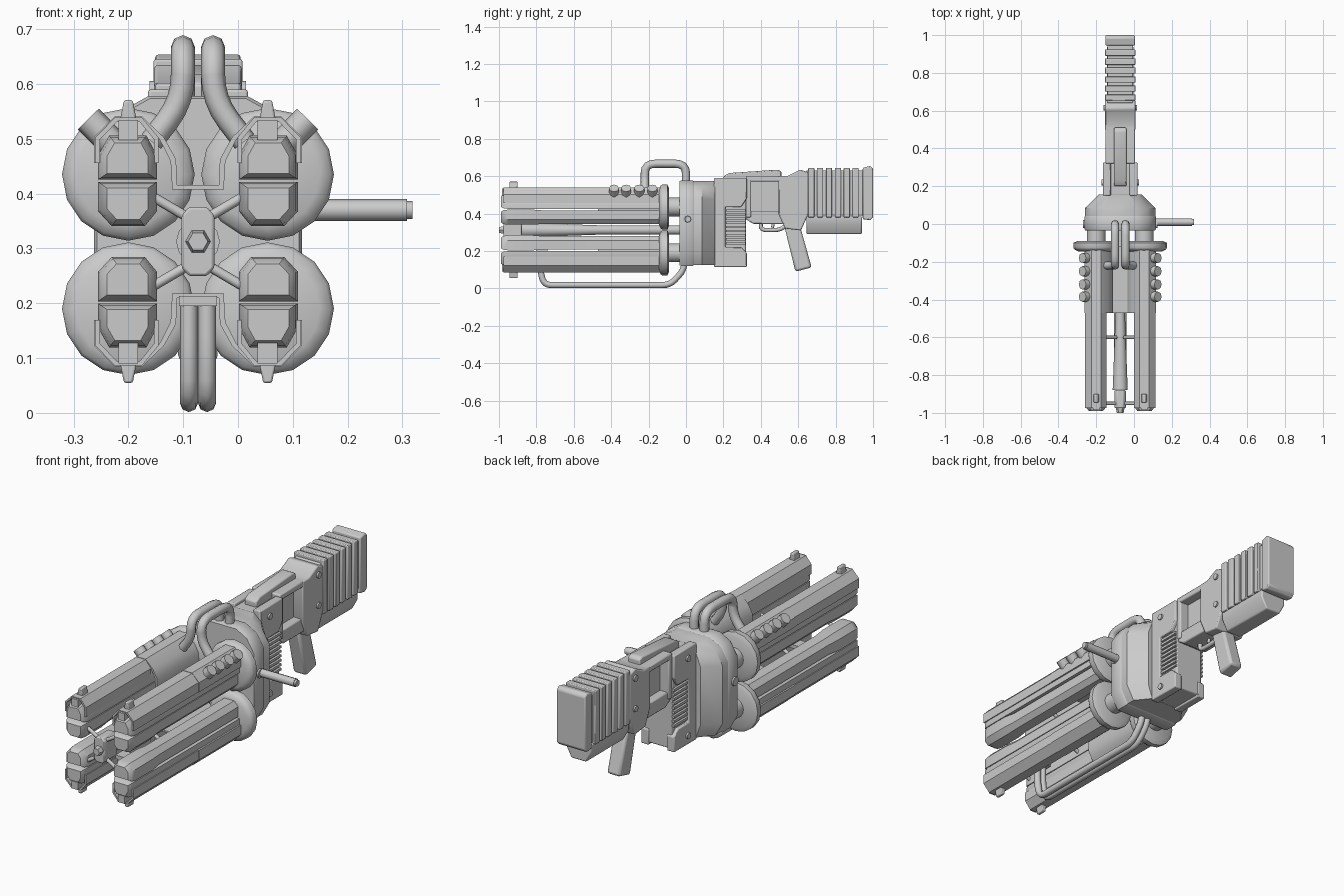
import bpy, bmesh, math
from mathutils import Vector

if "Cube" in bpy.data.objects:
    bpy.data.objects.remove(bpy.data.objects["Cube"])

CX, CZ = -0.073, 0.3125          # axis of the barrel cluster
metal = bpy.data.materials.new("grey metal")
metal.diffuse_color = (0.6, 0.6, 0.6, 1)
metal.use_nodes = True
metal.node_tree.nodes["Principled BSDF"].inputs["Base Color"].default_value = metal.diffuse_color


def finish(ob, angle=35):
    ob.data.materials.clear()
    ob.data.materials.append(metal)
    bpy.ops.object.select_all(action='DESELECT')
    ob.select_set(True)
    bpy.context.view_layer.objects.active = ob
    bpy.ops.object.shade_smooth_by_angle(angle=math.radians(angle))
    return ob


def loft(name, rings, axis='y', bevel=0):
    """Skin matching outlines; rings = [(position on axis, [(a, b), ...])]."""
    bm = bmesh.new()
    place = {'y': lambda p, a, b: (a, p, b), 'x': lambda p, a, b: (p, a, b)}[axis]
    loops = [[bm.verts.new(place(p, a, b)) for a, b in pts] for p, pts in rings]
    n = len(loops[0])
    for r, s in zip(loops, loops[1:]):
        for i in range(n):
            bm.faces.new((r[i], r[(i + 1) % n], s[(i + 1) % n], s[i]))
    bm.faces.new(loops[0])
    bm.faces.new(loops[-1][::-1])
    bmesh.ops.recalc_face_normals(bm, faces=bm.faces)
    me = bpy.data.meshes.new(name)
    bm.to_mesh(me)
    bm.free()
    ob = bpy.data.objects.new(name, me)
    bpy.context.collection.objects.link(ob)
    if bevel:
        m = ob.modifiers.new("bevel", 'BEVEL')
        m.width, m.segments, m.limit_method = bevel, 2, 'ANGLE'
    return finish(ob)


def side(name, pts, half, bevel=0.006):
    """Side profile (y, z) extruded symmetrically across the gun."""
    return loft(name, [(CX - half, pts), (CX + half, pts)], 'x', bevel)


def rect(a0, a1, b0, b1):
    return [(a0, b0), (a1, b0), (a1, b1), (a0, b1)]


def circle(a, b, r, n=16):
    return [(a + r * math.cos(2 * math.pi * i / n), b + r * math.sin(2 * math.pi * i / n)) for i in range(n)]


def tube(name, pts, r, bend=0.0):
    """Round pipe along points with rounded corners."""
    P = [Vector(p) for p in pts]
    path = [P[0]]
    for a, b, c in zip(P, P[1:], P[2:]):
        s = b + (a - b).normalized() * min(bend, (a - b).length * 0.49)
        e = b + (c - b).normalized() * min(bend, (c - b).length * 0.49)
        path += [s * (1 - t) ** 2 + b * 2 * t * (1 - t) + e * t * t for t in (0, .25, .5, .75, 1)]
    path.append(P[-1])
    cu = bpy.data.curves.new(name, 'CURVE')
    cu.dimensions, cu.bevel_depth, cu.bevel_resolution, cu.use_fill_caps = '3D', r, 2, True
    sp = cu.splines.new('POLY')
    sp.points.add(len(path) - 1)
    for q, v in zip(sp.points, path):
        q.co = (*v, 1)
    ob = bpy.data.objects.new(name, cu)
    bpy.context.collection.objects.link(ob)
    bpy.ops.object.select_all(action='DESELECT')
    ob.select_set(True)
    bpy.context.view_layer.objects.active = ob
    bpy.ops.object.convert(target='MESH')
    return finish(bpy.context.object, 50)


# Barrel cluster: four mirrored quadrants; u points outward, v away from the axis
upper = [(.182, .113), (.182, .158), (.162, .193), (.094, .193), (.075, .158), (.075, .113)]
lower = [(.182, .109), (.182, .055), (.157, .028), (.097, .028), (.075, .055), (.075, .109)]
rear_shell = [(.19, .143), (.19, .19), (.152, .228), (.102, .228), (.062, .19), (.04, .15), (.038, .095),
              (.047, .095), (.05, .147), (.07, .186), (.106, .219), (.148, .219), (.18, .186), (.18, .143)]
front_shell = [(.187, .143), (.187, .19), (.152, .226), (.102, .226), (.072, .19), (.072, .143),
               (.08, .143), (.08, .186), (.106, .218), (.148, .218), (.179, .186), (.179, .143)]


def shrink(pts, k, c):
    return [(c[0] + (a - c[0]) * k, c[1] + (b - c[1]) * k) for a, b in pts]


for sx in (-1, 1):
    for sz in (-1, 1):
        def q(pts):
            return [(CX + sx * a, CZ + sz * b) for a, b in pts]
        cu, cl = (.1285, .15), (.1285, .07)
        loft("upper_barrel", [(-.99, q(shrink(upper, .7, cu))), (-.975, q(shrink(upper, .92, cu))),
                              (-.95, q(upper)), (-.12, q(upper))])
        loft("lower_barrel", [(-.99, q(shrink(lower, .7, cl))), (-.975, q(shrink(lower, .92, cl))),
                              (-.95, q(lower)), (-.82, q(lower)), (-.76, q(shrink(lower, .88, cl))),
                              (-.12, q(shrink(lower, .88, cl)))])
        loft("rear_shell", [(-.47, q(rear_shell)), (-.12, q(rear_shell))])
        loft("front_shell", [(-.975, q(front_shell)), (-.47, q(front_shell))])
        loft("sight_base", [(-.985, q(rect(.109, .145, .185, .222))), (-.88, q(rect(.109, .145, .185, .222)))])
        tip = [(.112, .222), (.142, .222), (.135, .258), (.119, .258)]
        loft("sight_tip", [(-.945, q(tip)), (-.9, q(tip))], bevel=.004)
        loft("barrel_flange", [(y, q(circle(.127, .1225, r))) for y, r in
                               ((-.145, .095), (-.135, .115), (-.125, .121), (-.1, .121), (-.09, .1))])
        loft("barrel_neck", [(y, q(circle(.127, .1225, .05))) for y in (-.1, -.02)])
        for y in (-.95, -.6):
            tube("strut", [(CX + sx * .02, y, CZ + sz * .045), (CX + sx * .1, y, CZ + sz * .092)], .009)
for sz in (-1, 1):
    web = [(CX + a, CZ + sz * b) for a, b in rect(-.042, .042, .095, .103)]
    loft("shell_web", [(-.47, web), (-.12, web)])

# Central spine and muzzle hub
loft("spine", [(y, circle(CX, CZ, r, 12)) for y, r in ((-.88, .04), (-.78, .036), (-.47, .025), (-.03, .025))])
hub = [(CX + a, CZ + b) for a, b in ((-.03, -.048), (-.016, -.063), (.016, -.063), (.03, -.048),
                                     (.03, .048), (.016, .063), (-.016, .063), (-.03, .048))]
loft("muzzle_hub", [(-.975, hub), (-.88, hub)], bevel=.005)
loft("hub_nut", [(-1, circle(CX, CZ, .018, 6)), (-.97, circle(CX, CZ, .024, 6))])

# Cooling studs on the upper rear shells
for sx in (-1, 1):
    for y in (-.385, -.32, -.25, -.18):
        tube("stud", [(CX + sx * .155, y, .49), (CX + sx * .2, y, .536)], .027)

# Upper and lower pipes
for s in (-1, 1):
    x = CX + s * .0275
    tube("top_pipe", [(x, 0, .56), (x, 0, .667), (x, -.22, .667), (x, -.22, .57),
                      (CX + s * .085, -.22, .495)], .022, .06)
    x = CX + s * .0165
    tube("bottom_pipe", [(x, -.01, .17), (x, -.01, .1), (x, -.085, .018), (x, -.76, .018),
                         (x, -.78, .1), (x, -.78, .205)], .0165, .04)
loft("pipe_bracket", [(y, rect(CX - .035, CX + .035, .195, .213)) for y in (-.8, -.74)])

# Main housing
half = [(.09, .578), (.15, .545), (.19, .48), (.19, .19), (.15, .12)]


def housing(kx, kz):
    p = half + [(-a, b) for a, b in half[::-1]]
    return [(CX + a * kx, .35 + (b - .35) * kz) for a, b in p]


loft("housing_front", [(-.035, housing(.97, .98)), (-.025, housing(1, 1)), (.035, housing(1, 1)),
                       (.042, housing(.98, .98))])
loft("housing_rear", [(.042, housing(.98, .98)), (.085, housing(.98, .98)), (.155, housing(.6, .98))])
tube("side_handle", [(.08, .01, .37), (.308, .01, .37)], .02)
tube("side_handle_tip", [(.3, .01, .37), (.318, .01, .37)], .0165)

# Receiver with C-shaped cheek plates, louvres and bolts
side("receiver_core", rect(.15, .32, .125, .575), .075)
cheek = [(.15, .115), (.325, .115), (.325, .19), (.295, .22), (.21, .22), (.21, .435), (.295, .435),
         (.325, .48), (.325, .59), (.15, .59)]
for s in (-1, 1):
    loft("cheek_plate", [(CX + s * .05, cheek), (CX + s * .091, cheek)], 'x', .005)
    for i in range(9):
        z = .235 + i * .022
        loft("louvre", [(CX + s * .07, rect(.215, .318, z, z + .012)),
                        (CX + s * .086, rect(.215, .318, z, z + .012))], 'x')
    for y, z, d in ((.22, .54, .091), (.22, .16, .091), (.615, .59, .08), (.615, .44, .08), (0, .37, .19)):
        r = .022 if y == 0 else .015
        loft("bolt", [(CX + s * (d - .02), circle(y, z, r, 12)), (CX + s * (d + .008), circle(y, z, r, 12))], 'x')

# Middle frame with recessed window
side("top_slab", [(.2, .57), (.2, .6), (.23, .617), (.49, .635), (.51, .625), (.51, .57)], .033)
side("frame_top", rect(.32, .52, .572, .602), .078)
side("frame_bottom", [(.32, .37), (.36, .345), (.52, .345), (.52, .415), (.32, .415)], .07)
side("frame_front", rect(.32, .348, .38, .59), .078)
side("window_web", rect(.33, .52, .4, .59), .03, 0)
side("stock_link", [(.495, .4), (.53, .32), (.615, .31), (.655, .4), (.655, .62), (.61, .635), (.545, .602),
                    (.495, .602)], .08)
tube("trigger_guard", [(.0 + CX, .4, .36), (CX, .4, .312), (CX, .5, .312), (CX, .54, .34)], .011, .03)
tube("trigger", [(CX, .47, .36), (CX, .462, .325)], .008)
side("grip", [(.525, .335), (.612, .325), (.672, .112), (.585, .09)], .036, .012)

# Finned stock and butt
side("stock_core", rect(.64, .95, .39, .63), .068)
for i in range(6):
    y = .653 + i * .0475
    side("stock_fin", rect(y, y + .033, .38, .645), .081, .004)
side("butt_plate", [(.945, .37), (.985, .365), (1, .38), (1, .64), (.985, .655), (.945, .645)], .078)
under = [(-.07, .385), (-.07, .345), (-.04, .29), (.04, .29), (.07, .345), (.07, .385)]
under = [(CX + a, b) for a, b in under]
loft("stock_underside", [(.645, under), (.94, under)], bevel=.006)
